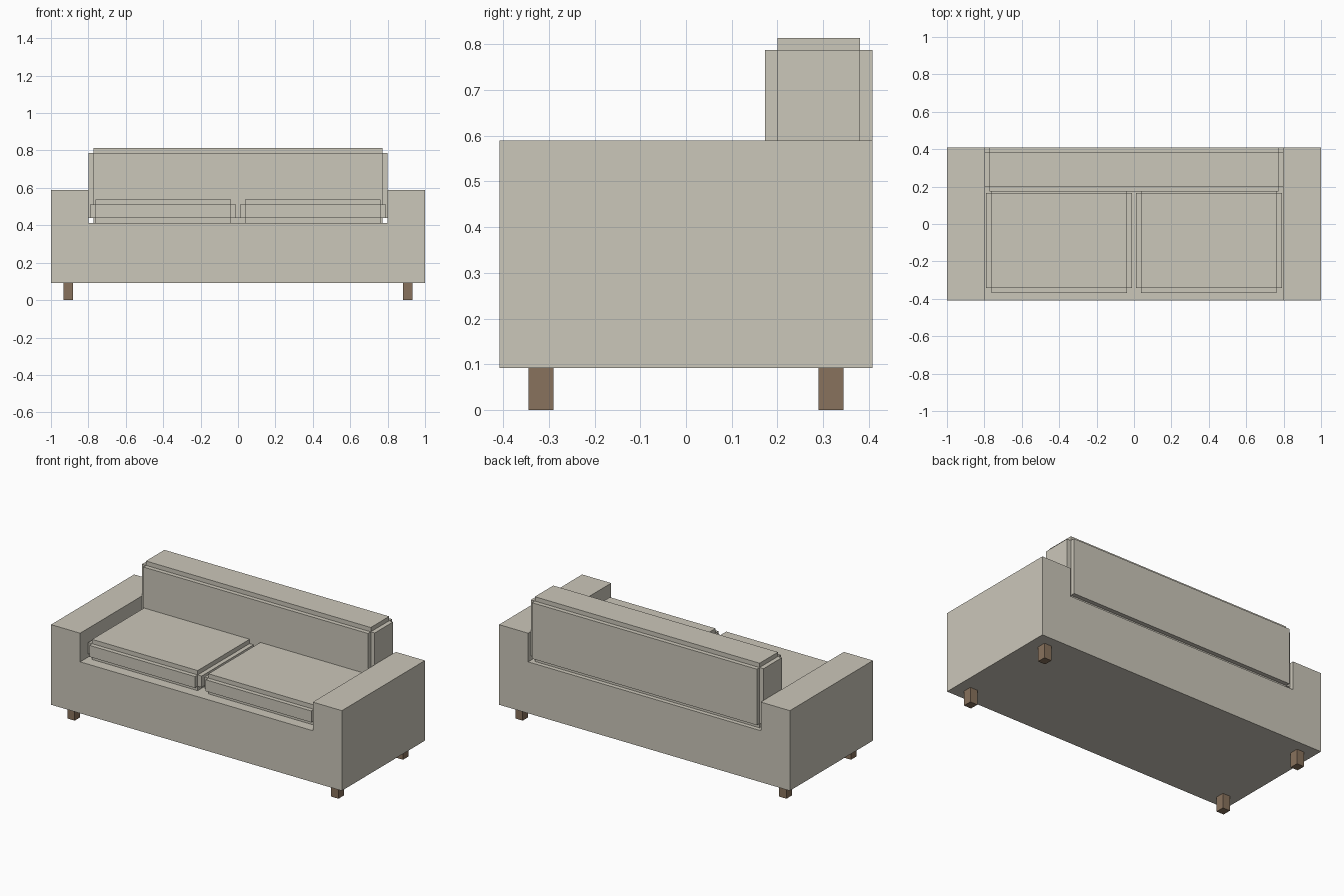
import bpy
import bmesh
from mathutils import Vector

if "Cube" in bpy.data.objects:
    bpy.data.objects.remove(bpy.data.objects["Cube"])


def material(name, color):
    mat = bpy.data.materials.new(name)
    mat.diffuse_color = (*color, 1)
    mat.use_nodes = True
    mat.node_tree.nodes["Principled BSDF"].inputs["Base Color"].default_value = mat.diffuse_color
    return mat


fabric = material("beige_fabric", (0.60, 0.57, 0.49))
wood = material("brown_wood", (0.25, 0.17, 0.11))


def finish(bm, name, mat):
    bmesh.ops.recalc_face_normals(bm, faces=bm.faces[:])
    mesh = bpy.data.meshes.new(name)
    bm.to_mesh(mesh)
    bm.free()
    mesh.materials.append(mat)
    obj = bpy.data.objects.new(name, mesh)
    bpy.context.collection.objects.link(obj)
    return obj


def box(lo, hi):
    bm = bmesh.new()
    bmesh.ops.create_cube(bm, size=1)
    lo, hi = Vector(lo), Vector(hi)
    bmesh.ops.scale(bm, vec=hi - lo, verts=bm.verts[:])
    bmesh.ops.translate(bm, vec=(lo + hi) / 2, verts=bm.verts[:])
    return bm


def cushion(name, lo, hi, puff):
    """Box core whose six faces are each pushed outward, leaving notched edges."""
    bm = box(lo, hi)
    bm.normal_update()
    for face in bm.faces[:]:
        offset = face.normal * puff
        new = bmesh.ops.extrude_discrete_faces(bm, faces=[face])["faces"][0]
        bmesh.ops.translate(bm, vec=offset, verts=new.verts[:])
    return finish(bm, name, fabric)


# Frame: U-shaped profile (base and both arms) extruded front to back
DEPTH, BOTTOM, DECK, ARM = 0.408, 0.092, 0.412, 0.59
profile = [(-1, BOTTOM), (1, BOTTOM), (1, ARM), (0.8, ARM),
           (0.8, DECK), (-0.8, DECK), (-0.8, ARM), (-1, ARM)]
bm = bmesh.new()
front = bm.faces.new([bm.verts.new((x, -DEPTH, z)) for x, z in profile])
ext = bmesh.ops.extrude_face_region(bm, geom=[front], use_keep_orig=True)
bmesh.ops.translate(bm, vec=(0, 2 * DEPTH, 0),
                    verts=[g for g in ext["geom"] if isinstance(g, bmesh.types.BMVert)])
finish(bm, "sofa_frame", fabric)

# Backrest
cushion("backrest", (-0.773, 0.2, 0.439), (0.773, 0.381, 0.787), 0.027)

# Seat cushions and legs, mirrored left and right
for side, s in (("left", -1), ("right", 1)):
    xs = sorted((s * 0.037, s * 0.763))
    cushion(side + "_seat_cushion", (xs[0], -0.343, 0.439), (xs[1], 0.167, 0.51), 0.027)

    xs = sorted((s * 0.882, s * 0.932))
    for end, e in (("front", -1), ("back", 1)):
        ys = sorted((e * 0.29, e * 0.344))
        finish(box((xs[0], ys[0], 0), (xs[1], ys[1], BOTTOM)), f"{end}_{side}_leg", wood)
